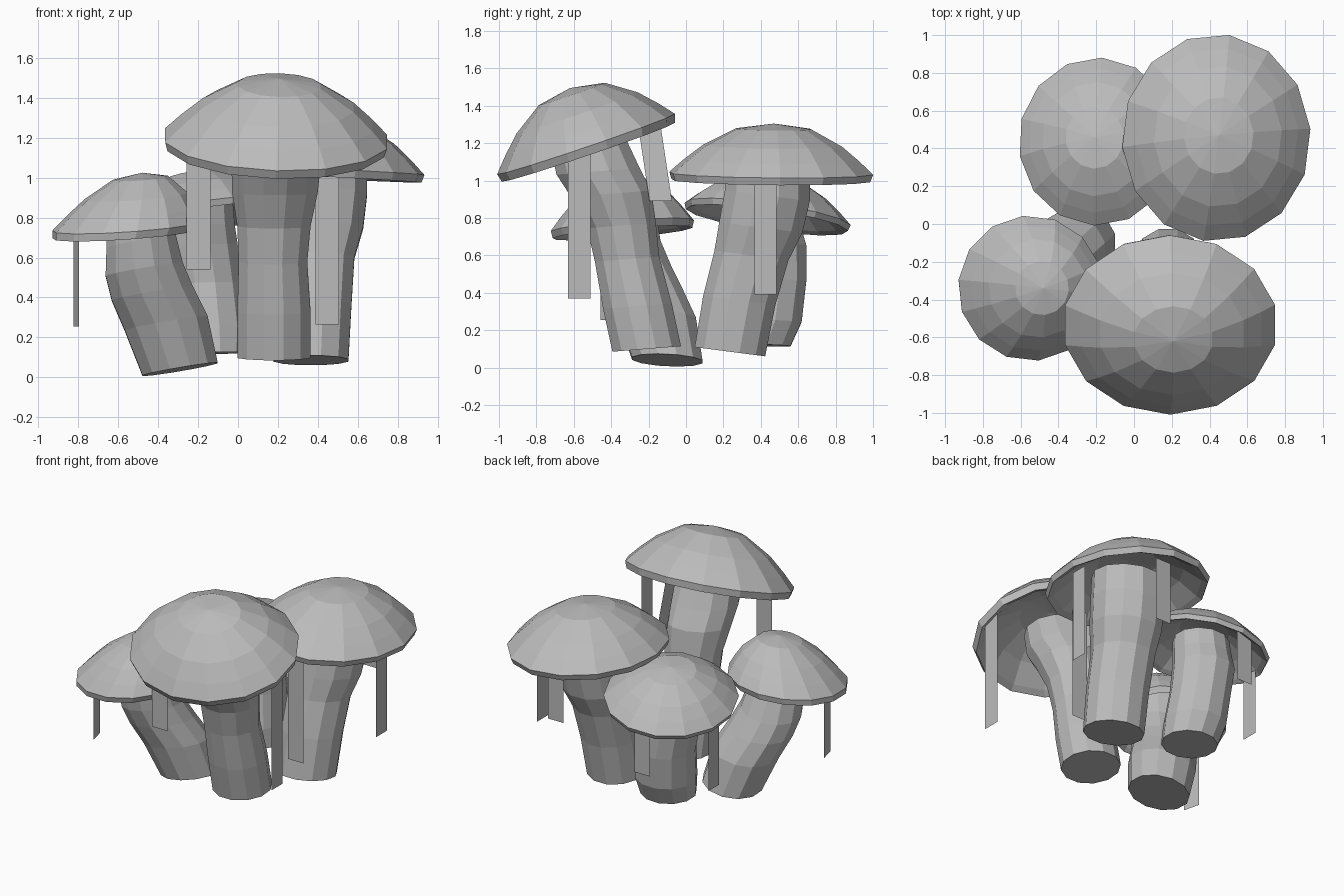
import bpy, math
from mathutils import Vector

cube = bpy.data.objects.get("Cube")
if cube:
    bpy.data.objects.remove(cube, do_unlink=True)

grey = bpy.data.materials.new("mushroom grey")
grey.use_nodes = True
colour = (0.5, 0.5, 0.5, 1)
grey.diffuse_color = colour
grey.node_tree.nodes["Principled BSDF"].inputs["Base Color"].default_value = colour


def make(name, verts, faces):
    mesh = bpy.data.meshes.new(name)
    mesh.from_pydata(verts, [], faces)
    mesh.materials.append(grey)
    obj = bpy.data.objects.new(name, mesh)
    bpy.context.collection.objects.link(obj)
    return obj


def bridge(rings, n):
    """Quads between consecutive rings of n vertices."""
    return [(r * n + i, r * n + (i + 1) % n, (r + 1) * n + (i + 1) % n, (r + 1) * n + i)
            for r in range(rings - 1) for i in range(n)]


# Cap cross-section, from the pole over the rim to the hollow underside: radius, height
CAP = [(.37, .9), (.68, .58), (.86, .3), (1, .05), (.975, -.09),
       (.9, -.02), (.68, .3), (.37, .58)]


def cap(name, centre, pole, radii, slope, phase):
    n = 14
    centre, pole = Vector(centre), Vector(pole)
    verts = []
    for r, h in CAP:
        mid = centre.lerp(pole, h)
        for i in range(n):
            a = math.radians(phase) + math.tau * i / n
            dx, dy = r * radii[0] * math.cos(a), r * radii[1] * math.sin(a)
            verts.append(mid + Vector((dx, dy, dx * slope[0] + dy * slope[1])))
    faces = [(b, a, d, c) for a, b, c, d in bridge(len(CAP), n)]
    top, last = len(verts), (len(CAP) - 1) * n
    verts += [pole, centre.lerp(pole, .66)]
    for i in range(n):
        j = (i + 1) % n
        faces += [(top, i, j), (top + 1, last + j, last + i)]
    make(name, verts, faces)


def stem(name, path, slope):
    """Bent tube through (x, y, z, radius) stations; slope tilts the rings."""
    n = 12
    verts = []
    for x, y, z, r in path:
        for i in range(n):
            a = math.tau * (i + .5) / n
            dx, dy = r * math.cos(a), r * math.sin(a)
            verts.append((x + dx, y + dy, z + dx * slope[0] + dy * slope[1]))
    end = (len(path) - 1) * n
    faces = bridge(len(path), n)
    faces += [tuple(reversed(range(n))), tuple(range(end, end + n))]
    make(name, verts, faces)


def strip(name, x, y, low, high, angle=0, sway=(0, 0)):
    """Thin hanging ribbon; angle 0 faces the front, sway moves its top."""
    a = math.radians(angle)
    half = Vector((math.cos(a), math.sin(a), 0)) * .06
    foot = Vector((x, y, low))
    head = Vector((x + sway[0], y + sway[1], high))
    make(name, [foot - half, foot + half, head + half, head - half], [(0, 1, 2, 3)])


# Tall front mushroom
cap("front_cap", (.19, -.53, 1.18), (.21, -.62, 1.495), (.57, .475), (-.03, .34), 13)
stem("front_stem", [(.18, -.21, .1, .19), (.18, -.26, .33, .19), (.175, -.315, .58, .178),
                    (.18, -.345, .76, .19), (.185, -.4, .93, .222), (.19, -.47, 1.05, .23),
                    (.19, -.53, 1.22, .21)], (0, .08))
strip("front_strip_right", -.197, -.58, .54, 1.18)
strip("front_strip_left", .7, -.57, .37, 1.16, 90)
strip("front_strip_back", .29, -.135, .89, 1.29, 90, (-.04, -.06))

# Broad back left mushroom
cap("back_left_cap", (.435, .455, 1.025), (.45, .47, 1.305), (.5, .55), (-.05, -.01), 5)
stem("back_left_stem", [(.365, .235, .085, .195), (.375, .285, .36, .2), (.385, .35, .6, .205),
                        (.405, .4, .75, .23), (.42, .435, .92, .235), (.42, .44, 1.1, .23)],
     (0, -.13))
strip("back_left_strip_front", .447, 0, .265, 1.06)
strip("back_left_strip_side", .81, .425, .39, 1.03, 90)
strip("back_left_strip_back", .437, .81, .62, 1.06)

# Back right mushroom
cap("back_right_cap", (-.19, .435, .81), (-.21, .46, 1.035), (.42, .445), (.14, -.14), 10)
stem("back_right_stem", [(-.135, .385, .12, .18), (-.145, .425, .25, .2), (-.165, .455, .47, .195),
                         (-.195, .45, .66, .2), (-.2, .43, .76, .19), (-.2, .42, .88, .18)],
     (.03, -.03))
strip("back_right_strip_back", -.23, .81, .425, .78)
strip("back_right_strip_side", -.55, .48, .29, .77, 90)

# Small leaning front right mushroom
cap("front_right_cap", (-.55, -.34, .745), (-.48, -.34, 1.025), (.385, .385), (.07, .08), 19)
stem("front_right_stem", [(-.29, -.1, .04, .195), (-.36, -.155, .27, .215),
                          (-.43, -.22, .42, .21), (-.47, -.27, .54, .2),
                          (-.485, -.31, .68, .18), (-.49, -.33, .86, .17)], (.17, -.05))
strip("front_right_strip", -.81, -.4, .255, .74, 104)
